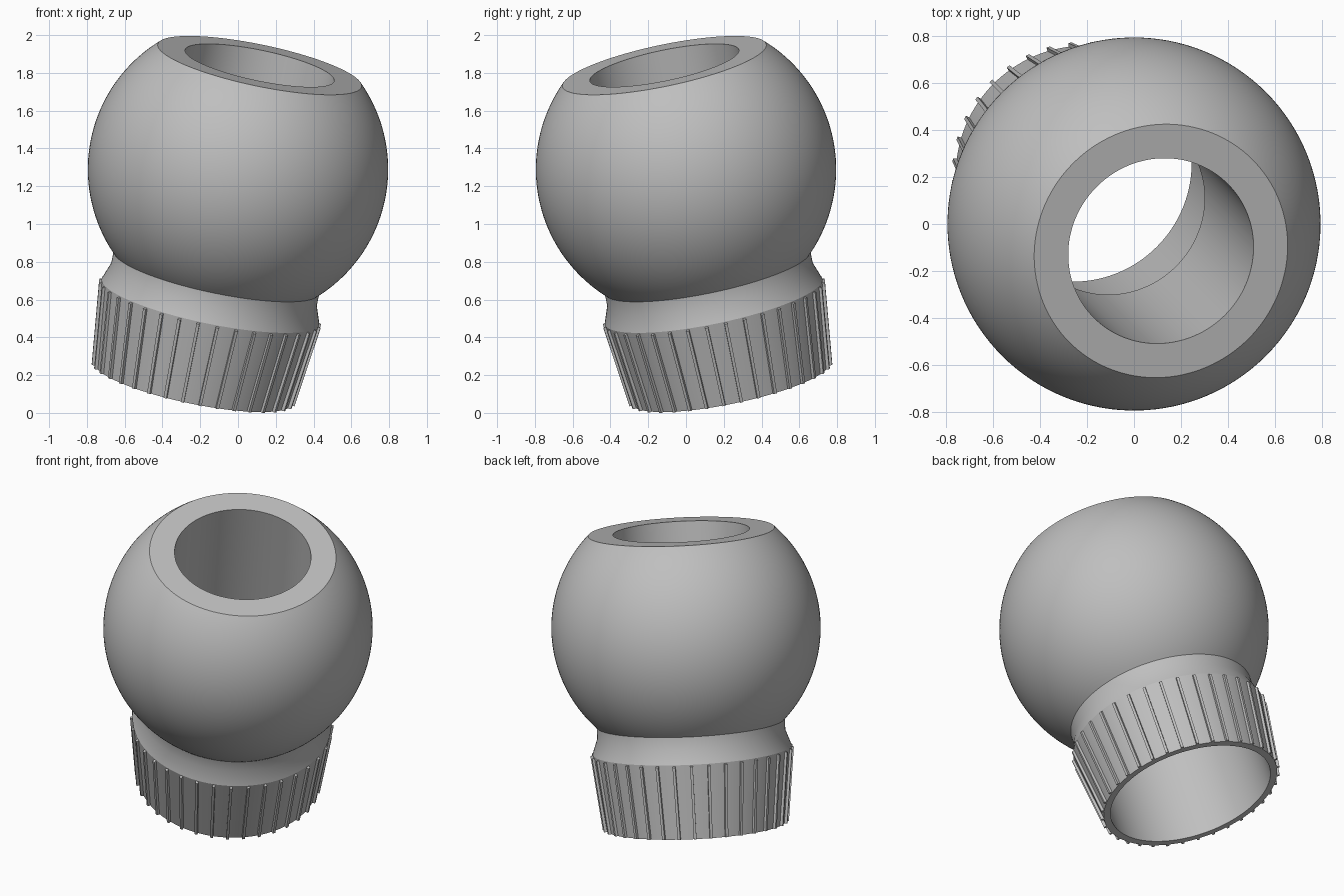
import bpy, bmesh
from math import sin, cos, pi, acos, sqrt
from mathutils import Vector

old = bpy.data.objects.get("Cube")
if old:
    bpy.data.objects.remove(old, do_unlink=True)

BALL_R, FLAT_Z, BORE_R, NECK_R = 0.795, 0.573, 0.403, 0.556
RIM_Z, COLLAR_TOP = -1.183, -0.73
CENTRE = Vector((0, 0, 1.29))
TILT = Vector((0, 0, 1)).rotation_difference(Vector((0.2, -0.2, 0.959)))

grey = bpy.data.materials.new("plain_grey")
grey.use_nodes = True
grey.diffuse_color = (0.52, 0.52, 0.52, 1)
grey.node_tree.nodes["Principled BSDF"].inputs["Base Color"].default_value = (0.52, 0.52, 0.52, 1)


def finish(name, bm, smooth):
    """Turn a bmesh built around the ball centre into a tilted object."""
    bmesh.ops.recalc_face_normals(bm, faces=bm.faces)
    mesh = bpy.data.meshes.new(name)
    bm.to_mesh(mesh)
    bm.free()
    mesh.materials.append(grey)
    ob = bpy.data.objects.new(name, mesh)
    bpy.context.collection.objects.link(ob)
    ob.location = CENTRE
    ob.rotation_mode = 'QUATERNION'
    ob.rotation_quaternion = TILT
    if smooth:
        bpy.ops.object.select_all(action='DESELECT')
        ob.select_set(True)
        bpy.context.view_layer.objects.active = ob
        bpy.ops.object.shade_smooth_by_angle(angle=pi / 9)
    return ob


def lathe(name, profile, steps=128):
    """Revolve a closed (radius, z) profile about the local z axis."""
    bm = bmesh.new()
    rings = [[bm.verts.new((r * cos(2 * pi * i / steps), r * sin(2 * pi * i / steps), z))
              for i in range(steps)] for r, z in profile]
    for k, ring in enumerate(rings):
        nxt = rings[(k + 1) % len(rings)]
        for i in range(steps):
            j = (i + 1) % steps
            bm.faces.new((ring[i], ring[j], nxt[j], nxt[i]))
    return finish(name, bm, True)


# Truncated ball, neck, tapered collar and stepped bore in one profile
start = acos(FLAT_Z / BALL_R)
end = acos(-sqrt(BALL_R ** 2 - NECK_R ** 2) / BALL_R)
arc = [start + (end - start) * i / 56 for i in range(57)]
profile = [(BALL_R * sin(a), BALL_R * cos(a)) for a in arc]
profile += [
    (NECK_R, -0.64),         # neck
    (0.588, COLLAR_TOP),     # chamfer
    (0.533, RIM_Z),          # collar wall
    (0.492, RIM_Z),          # bottom rim
    (0.49, -0.56),           # socket
    (BORE_R, -0.47),         # step into bore
    (BORE_R, FLAT_Z),        # bore
]
lathe("ball_and_collar", profile)

# Grip ribs around the collar
bm = bmesh.new()
RIBS, HALF = 36, 0.008
section = [(0.57, COLLAR_TOP), (0.601, COLLAR_TOP - 0.012), (0.55, RIM_Z), (0.515, RIM_Z)]
for i in range(RIBS):
    a = 2 * pi * (i + 0.5) / RIBS
    out, side = Vector((cos(a), sin(a), 0)), Vector((-sin(a), cos(a), 0))
    left, right = [[bm.verts.new(out * r + side * s + Vector((0, 0, z))) for r, z in section]
                   for s in (-HALF, HALF)]
    bm.faces.new(left)
    bm.faces.new(right[::-1])
    for k in range(4):
        n = (k + 1) % 4
        bm.faces.new((left[k], right[k], right[n], left[n]))
finish("grip_ribs", bm, False)
